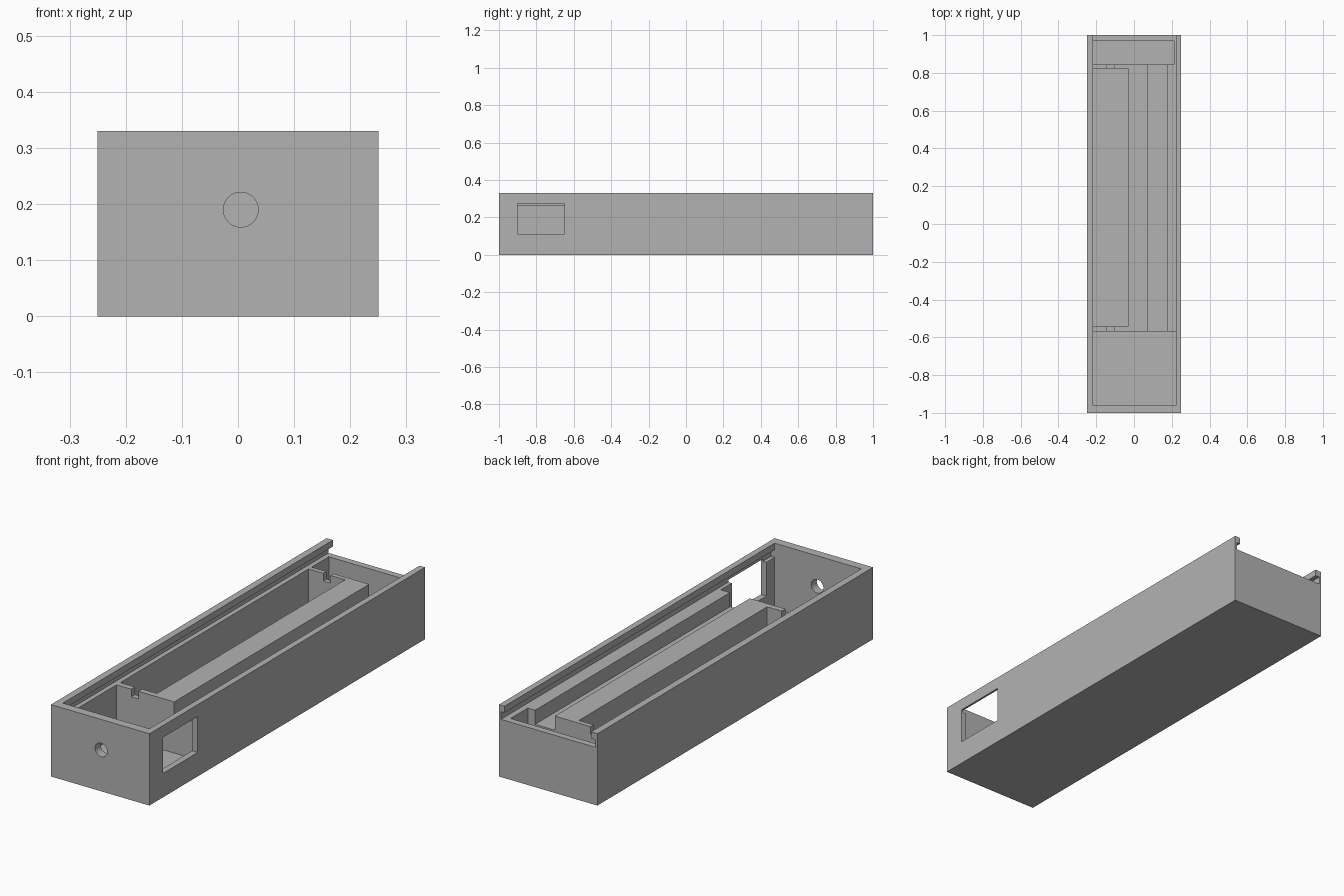
import bpy
import bmesh
from mathutils import Matrix, Vector

if "Cube" in bpy.data.objects:
    bpy.data.objects.remove(bpy.data.objects["Cube"], do_unlink=True)

grey = bpy.data.materials.new("plain grey")
grey.use_nodes = True
colour = (0.45, 0.45, 0.45, 1)
grey.diffuse_color = colour
grey.node_tree.nodes["Principled BSDF"].inputs["Base Color"].default_value = colour


def add_object(name, bm):
    mesh = bpy.data.meshes.new(name)
    bm.to_mesh(mesh)
    bm.free()
    mesh.materials.append(grey)
    obj = bpy.data.objects.new(name, mesh)
    bpy.context.collection.objects.link(obj)
    return obj


def box(name, x, y, z):
    """Box from (low, high) pairs on each axis."""
    low, high = (Vector(p) for p in zip(x, y, z))
    bm = bmesh.new()
    place = Matrix.Translation((low + high) / 2) @ Matrix.Diagonal((*(high - low), 1))
    bmesh.ops.create_cube(bm, size=1, matrix=place)
    return add_object(name, bm)


def cylinder_y(name, x, y, z, radius, length):
    bm = bmesh.new()
    place = Matrix.Translation((x, y, z)) @ Matrix.Rotation(1.570796, 4, "X")
    bmesh.ops.create_cone(bm, cap_ends=True, segments=48, radius1=radius,
                          radius2=radius, depth=length, matrix=place)
    return add_object(name, bm)


# Key heights and lines
TOP, SHELF, LIP, FLOOR = 0.33, 0.265, 0.3, 0.03
FRONT, BACK = -0.96, 0.97
BLOCK_FRONT, BLOCK_BACK = -0.57, 0.845
LEFT, RIGHT = -0.218, 0.222
OVER = TOP + 0.1

case = box("case_body", (-0.25, 0.25), (-1, 1), (0, TOP))

cutters = [
    # Sliding lid track, open at the back, with overhanging lips
    box("lid_track", (-0.24, 0.24), (FRONT, 1.1), (SHELF, LIP)),
    box("lid_opening", (LEFT, RIGHT), (FRONT, 1.1), (SHELF + 0.01, OVER)),
    # Compartments below the lid
    box("front_bay", (LEFT, RIGHT), (FRONT, BLOCK_FRONT), (FLOOR, SHELF + 0.02)),
    box("back_bay", (LEFT, 0.212), (BLOCK_BACK, BACK), (FLOOR, SHELF + 0.02)),
    box("long_bay", (LEFT, -0.032), (-0.543, 0.823), (FLOOR, SHELF + 0.02)),
    box("cable_channel", (0.075, 0.175), (BLOCK_FRONT - 0.02, BLOCK_BACK + 0.02),
        (0.2, SHELF + 0.02)),
    # Side window and front hole
    box("side_window", (0.2, 0.3), (-0.9, -0.65), (0.11, 0.275)),
    cylinder_y("front_hole", 0.005, -0.98, 0.19, 0.031, 0.1),
]
# Wire notches in the thin walls at both ends of the long bay
for end, y in (("front", -0.556), ("back", 0.834)):
    cutters.append(box(end + "_notch", (-0.143, -0.106), (y - 0.03, y + 0.03),
                       (SHELF - 0.035, SHELF + 0.02)))

for cutter in cutters:
    cutter.hide_render = True
    cut = case.modifiers.new(cutter.name, "BOOLEAN")
    cut.operation = "DIFFERENCE"
    cut.solver = "EXACT"
    cut.object = cutter

# Bake the cuts, then drop the cutters
bpy.context.view_layer.update()
graph = bpy.context.evaluated_depsgraph_get()
baked = bpy.data.meshes.new_from_object(case.evaluated_get(graph))
case.modifiers.clear()
case.data = baked
for cutter in cutters:
    bpy.data.objects.remove(cutter, do_unlink=True)

# Smooth the round hole, keep the box edges sharp
bpy.ops.object.select_all(action="DESELECT")
case.select_set(True)
bpy.context.view_layer.objects.active = case
bpy.ops.object.shade_smooth_by_angle()
